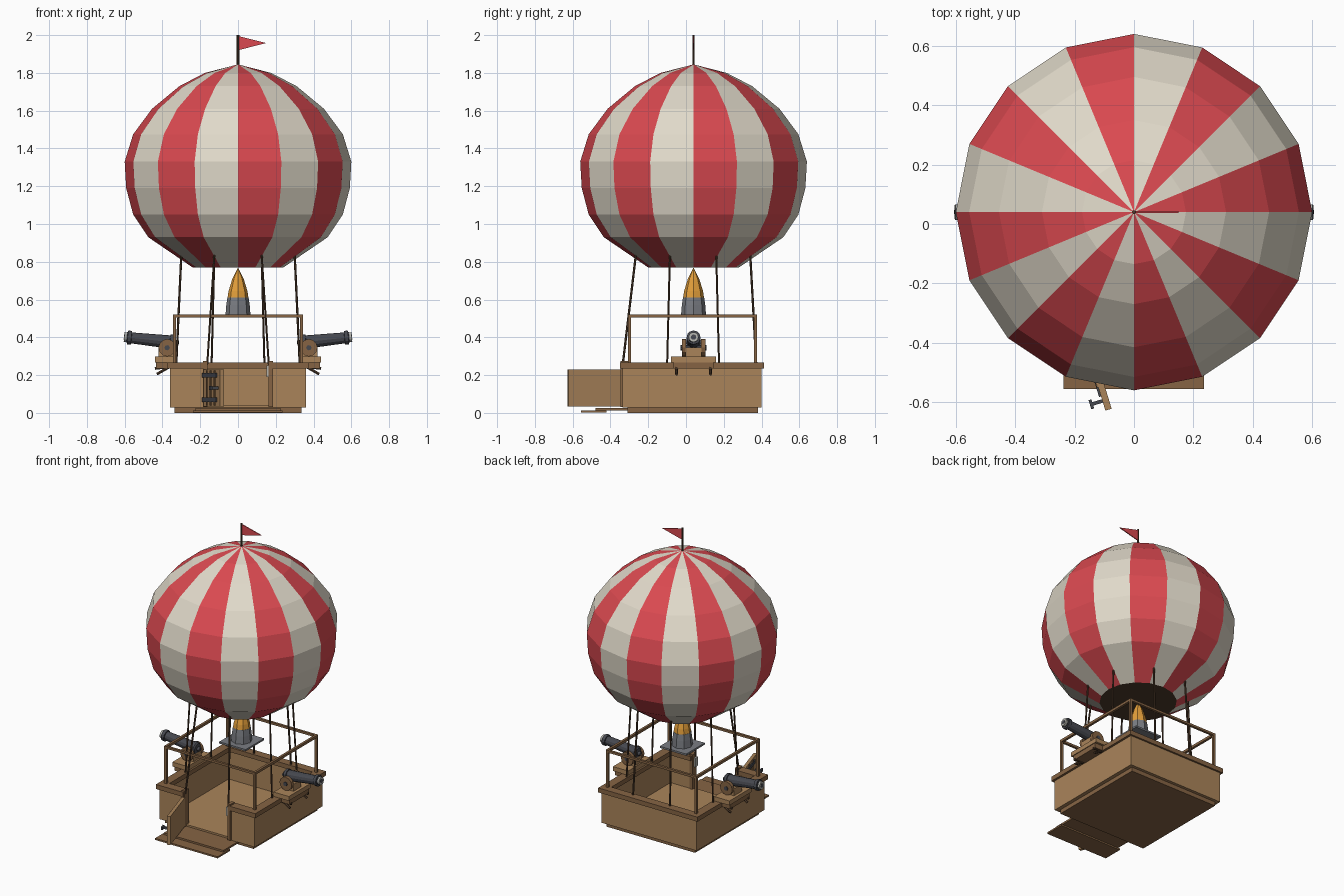
import bpy, bmesh, math
from mathutils import Vector, Matrix

if "Cube" in bpy.data.objects:
    bpy.data.objects.remove(bpy.data.objects["Cube"])


def material(name, r, g, b):
    lin = [((c / 255 + 0.055) / 1.055) ** 2.4 for c in (r, g, b)] + [1]
    m = bpy.data.materials.new(name)
    m.use_nodes = True
    m.diffuse_color = lin
    m.node_tree.nodes["Principled BSDF"].inputs["Base Color"].default_value = lin
    return m


RED = material("red cloth", 218, 73, 80)
CREAM = material("cream cloth", 225, 218, 202)
WOOD = material("light wood", 170, 132, 90)
TRIM = material("trim wood", 134, 100, 68)
ROPE = material("dark rope", 78, 58, 42)
IRON = material("dark iron", 70, 72, 79)
STEEL = material("grey metal", 122, 125, 131)
PALE = material("pale metal", 178, 178, 172)
FLAME = material("flame", 226, 158, 58)
CY = 0.04  # the balloon and basket share this centre line


def finish(bm, name, *mats):
    bmesh.ops.remove_doubles(bm, verts=bm.verts, dist=1e-5)
    bmesh.ops.recalc_face_normals(bm, faces=bm.faces)
    mesh = bpy.data.meshes.new(name)
    bm.to_mesh(mesh)
    bm.free()
    for m in mats:
        mesh.materials.append(m)
    ob = bpy.data.objects.new(name, mesh)
    bpy.context.collection.objects.link(ob)
    return ob


def box(name, x, y, z, mat, matrix=Matrix()):
    """Box from (min, max) pairs, moved by an optional matrix."""
    bm = bmesh.new()
    size = [b - a for a, b in (x, y, z)]
    mid = [(a + b) / 2 for a, b in (x, y, z)]
    bmesh.ops.create_cube(bm, size=1, matrix=matrix @ Matrix.Translation(mid) @ Matrix.Diagonal(size + [1]))
    return finish(bm, name, mat)


def side_box(name, s, x, y, z, mat):
    return box(name, sorted((s * x[0], s * x[1])), y, z, mat)


def aim(p, q):
    """Matrix that puts local z along p to q, with its origin at p."""
    d = Vector(q) - Vector(p)
    return Matrix.Translation(p) @ d.to_track_quat('Z', 'Y').to_matrix().to_4x4()


def lathe(name, profile, sides, matrix, *mats, rule=None):
    """Turn (radius, height) points round local z and close both ends."""
    bm = bmesh.new()
    rings = [[bm.verts.new((r * math.cos(2 * math.pi * i / sides), r * math.sin(2 * math.pi * i / sides), z))
              for i in range(sides)] for r, z in profile]
    for a, b in zip(rings, rings[1:]):
        for i in range(sides):
            j = (i + 1) % sides
            f = bm.faces.new((a[i], a[j], b[j], b[i]))
            if rule:
                f.material_index = rule(i)
    for ring, (r, z) in ((rings[0], profile[0]), (rings[-1], profile[-1])):
        if r > 0:
            f = bm.faces.new(ring)
            f.material_index = len(mats) - 1
    bmesh.ops.dissolve_degenerate(bm, dist=1e-5, edges=bm.edges)
    bmesh.ops.transform(bm, matrix=matrix, verts=bm.verts)
    return finish(bm, name, *mats)


def rod(name, p, q, r, mat, sides=6):
    length = (Vector(q) - Vector(p)).length
    return lathe(name, [(r, 0), (r, length)], sides, aim(p, q), mat)


# Striped envelope with a dark mouth
centre = Matrix.Translation((0, CY, 0))
lathe("balloon", [(0.24, 0.77), (0.475, 0.93), (0.555, 1.05), (0.592, 1.19), (0.6, 1.33), (0.555, 1.475),
                  (0.455, 1.61), (0.31, 1.73), (0.175, 1.8), (0, 1.845)],
      16, centre, RED, CREAM, ROPE, rule=lambda i: i % 2)

# Flag and pole
rod("flag_pole", (0, CY, 1.83), (0, CY, 2), 0.007, ROPE)
bm = bmesh.new()
tri = bm.faces.new([bm.verts.new((x, CY - 0.003, z)) for x, z in ((0, 1.995), (0, 1.92), (0.15, 1.958))])
ext = bmesh.ops.extrude_face_region(bm, geom=[tri])
bmesh.ops.translate(bm, vec=(0, 0.006, 0), verts=[v for v in ext["geom"] if isinstance(v, bmesh.types.BMVert)])
finish(bm, "flag", RED)

# Burner and flame
box("burner_plate", (-0.1, 0.1), (CY - 0.1, CY + 0.1), (0.508, 0.52), STEEL)
lathe("burner", [(0.066, 0.52), (0.062, 0.57), (0.056, 0.612)], 8, centre, STEEL)
lathe("flame", [(0.055, 0.612), (0.05, 0.645), (0.03, 0.71), (0, 0.77)], 8, centre, FLAME)

# Basket floor, walls and rim
FRONT, BACK = -0.335, 0.4
box("basket_base", (-0.335, 0.335), (-0.31, 0.38), (0, 0.032), TRIM)
box("basket_floor", (-0.34, 0.34), (FRONT + 0.01, BACK - 0.01), (0.028, 0.04), WOOD)
box("back_wall", (-0.36, 0.36), (BACK - 0.03, BACK), (0.028, 0.24), WOOD)
box("back_rim", (-0.375, 0.375), (BACK - 0.045, BACK + 0.012), (0.235, 0.266), TRIM)
for s, side in ((1, "left"), (-1, "right")):
    side_box(side + "_wall", s, (0.33, 0.36), (FRONT, BACK), (0.028, 0.24), WOOD)
    side_box(side + "_rim", s, (0.315, 0.375), (FRONT - 0.014, BACK + 0.01), (0.235, 0.266), TRIM)
    side_box(side + "_front_wall", s, (0.17, 0.36), (FRONT, FRONT + 0.03), (0.028, 0.24), WOOD)
    side_box(side + "_front_rim", s, (0.17, 0.374), (FRONT - 0.015, FRONT + 0.045), (0.235, 0.266), TRIM)
    side_box(side + "_door_post", s, (0.162, 0.184), (FRONT - 0.012, FRONT + 0.035), (0.03, 0.276), TRIM)
box("door_latch", (0.15, 0.163), (FRONT - 0.008, FRONT + 0.02), (0.19, 0.25), PALE)

# Railing
RX, RF, RB = 0.335, -0.298, 0.368
w = 0.008
for s, side in ((1, "left"), (-1, "right")):
    for y, end in ((RF, "front"), (RB, "back")):
        box(f"{side}_{end}_rail_post", (s * RX - w, s * RX + w), (y - w, y + w), (0.26, 0.51), TRIM)
    box(side + "_rail", (s * RX - w, s * RX + w), (RF - w, RB + w), (0.504, 0.521), TRIM)
for y, end in ((RF, "front"), (RB, "back")):
    box(end + "_rail", (-RX - w, RX + w), (y - w, y + w), (0.505, 0.52), TRIM)

# Ropes from the rim up to the envelope
for s, side in ((1, "left"), (-1, "right")):
    for name, foot, top in (("front", (0.163, -0.335), (0.125, -0.265)), ("back", (0.14, 0.372), (0.125, 0.34)),
                            ("side_front", (0.327, -0.1), (0.3, -0.085)), ("side_back", (0.327, 0.175), (0.3, 0.16))):
        rod(f"{side}_{name}_rope", (s * foot[0], foot[1], 0.255), (s * top[0], top[1], 0.84), 0.006, ROPE)

# Open door, swung outward, with iron fittings on its outer face
hinge = Matrix.Translation((-0.163, FRONT, 0)) @ Matrix.Rotation(math.radians(-73), 4, 'Z')
box("door", (0, 0.3), (-0.022, 0), (0.035, 0.23), WOOD, hinge)
for z in (0.07, 0.2):
    box("door_strap", (0.0, 0.25), (-0.029, -0.021), (z - 0.012, z + 0.012), IRON, hinge)
for x in (0.07, 0.14, 0.21):
    box("door_batten", (x - 0.008, x + 0.008), (-0.027, -0.021), (0.04, 0.225), TRIM, hinge)
box("door_handle", (0.26, 0.272), (-0.06, -0.02), (0.125, 0.14), IRON, hinge)
box("door_handle_grip", (0.25, 0.282), (-0.066, -0.056), (0.122, 0.143), IRON, hinge)

# Boarding steps
box("lower_step", (-0.238, 0.235), (-0.555, -0.42), (0.002, 0.013), TRIM)
box("upper_step", (-0.225, 0.225), (-0.48, -0.3), (0.012, 0.025), TRIM)

# A cannon on a ledge at each side
for s, side in ((1, "left"), (-1, "right")):
    side_box(side + "_ledge", s, (0.325, 0.44), (CY - 0.12, CY + 0.12), (0.268, 0.298), WOOD)
    side_box(side + "_ledge_edge", s, (0.33, 0.435), (CY - 0.105, CY + 0.105), (0.235, 0.27), TRIM)
    for y in (CY - 0.09, CY + 0.09):
        rod(side + "_ledge_brace", (s * 0.352, y, 0.245), (s * 0.44, y, 0.235), 0.008, ROPE)
        rod(side + "_ledge_strut", (s * 0.36, y, 0.245), (s * 0.43, y, 0.205), 0.008, ROPE)
    side_box(side + "_carriage", s, (0.335, 0.42), (CY - 0.042, CY + 0.042), (0.296, 0.345), WOOD)
    for y in (CY - 0.062, CY + 0.04):
        rod(side + "_carriage_cheek", (s * 0.375, y, 0.345), (s * 0.375, y + 0.022, 0.345), 0.046, TRIM, 12)
    rod(side + "_carriage_axle", (s * 0.375, CY - 0.068, 0.345), (s * 0.375, CY + 0.068, 0.345), 0.014, IRON, 8)
    barrel = aim((s * 0.33, CY, 0.372), (s * 0.6, CY, 0.401))
    lathe(side + "_cannon_barrel", [(0, -0.018), (0.012, -0.016), (0.014, 0), (0.034, 0.004), (0.041, 0.012),
                                    (0.041, 0.03), (0.035, 0.031), (0.029, 0.235), (0.037, 0.236), (0.037, 0.256),
                                    (0.028, 0.257), (0.028, 0.262)], 12, barrel, IRON)
    lathe(side + "_cannon_muzzle", [(0.026, 0.25), (0.026, 0.274)], 12, barrel, PALE)
    lathe(side + "_cannon_bore", [(0.014, 0.27), (0.014, 0.2755)], 12, barrel, IRON)
